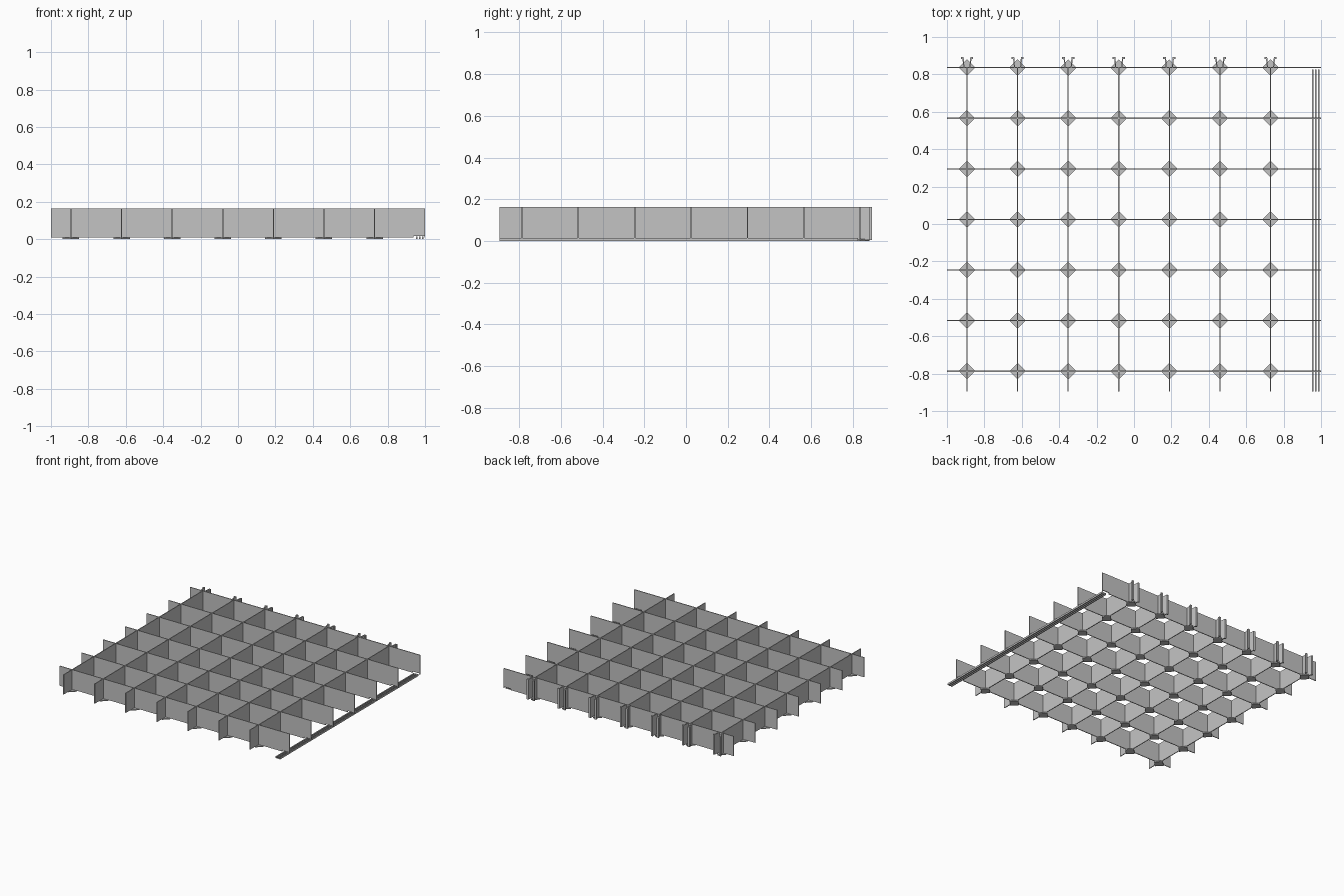
import bpy, bmesh

cube = bpy.data.objects.get("Cube")
if cube:
    bpy.data.objects.remove(cube, do_unlink=True)

grey = bpy.data.materials.new("light_grey")
grey.use_nodes = True
colour = (0.55, 0.55, 0.55, 1)
grey.diffuse_color = colour
grey.node_tree.nodes["Principled BSDF"].inputs["Base Color"].default_value = colour

COUNT, PITCH = 7, 0.2705
X0, Y0 = -0.893, -0.787          # first wall crossing
TOP, BASE, THICK = 0.163, 0.008, 0.006
xs = [X0 + i * PITCH for i in range(COUNT)]
ys = [Y0 + i * PITCH for i in range(COUNT)]


def prism(name, outline, axis, start, end):
    """Extrude a 2D outline along z (outline in x, y) or y (outline in x, z)."""
    def place(p, d):
        return (p[0], p[1], d) if axis == "z" else (p[0], d, p[1])
    bm = bmesh.new()
    lower = [bm.verts.new(place(p, start)) for p in outline]
    upper = [bm.verts.new(place(p, end)) for p in outline]
    bm.faces.new(lower)
    bm.faces.new(upper)
    n = len(outline)
    for i in range(n):
        j = (i + 1) % n
        bm.faces.new((lower[i], lower[j], upper[j], upper[i]))
    bmesh.ops.recalc_face_normals(bm, faces=bm.faces)
    mesh = bpy.data.meshes.new(name)
    bm.to_mesh(mesh)
    bm.free()
    mesh.materials.append(grey)
    obj = bpy.data.objects.new(name, mesh)
    bpy.context.collection.objects.link(obj)
    return obj


def rect(x1, x2, y1, y2):
    return [(x1, y1), (x2, y1), (x2, y2), (x1, y2)]


# Cross walls, notched underneath at the left end for the rails
for y in ys:
    profile = [(-1, BASE), (0.937, BASE), (0.937, 0.018), (0.996, 0.018),
               (0.996, BASE), (1, BASE), (1, TOP), (-1, TOP)]
    prism("cross_wall", profile, "y", y - THICK / 2, y + THICK / 2)

# Lengthwise walls
back = ys[-1]
for x in xs:
    prism("long_wall", rect(x - THICK / 2, x + THICK / 2, -0.895, back), "z", BASE, TOP)

# Diamond foot plates under every crossing
R = 0.044
for x in xs:
    for y in ys:
        prism("foot_plate", [(x - R, y), (x, y - R), (x + R, y), (x, y + R)], "z", 0, BASE)

# Paired flanged clips on the back wall
clip = [(0.013, 0), (0.019, 0), (0.024, 0.045), (0.033, 0.045),
        (0.033, 0.057), (0.018, 0.057)]
for x in xs:
    for side in (-1, 1):
        prism("back_clip", [(x + side * u, back + v) for u, v in clip], "z", 0.005, TOP)

# Three low rails along the left edge
for x in (0.957, 0.973, 0.989):
    prism("edge_rail", rect(x - 0.004, x + 0.004, -0.895, 0.825), "z", 0, 0.014)
